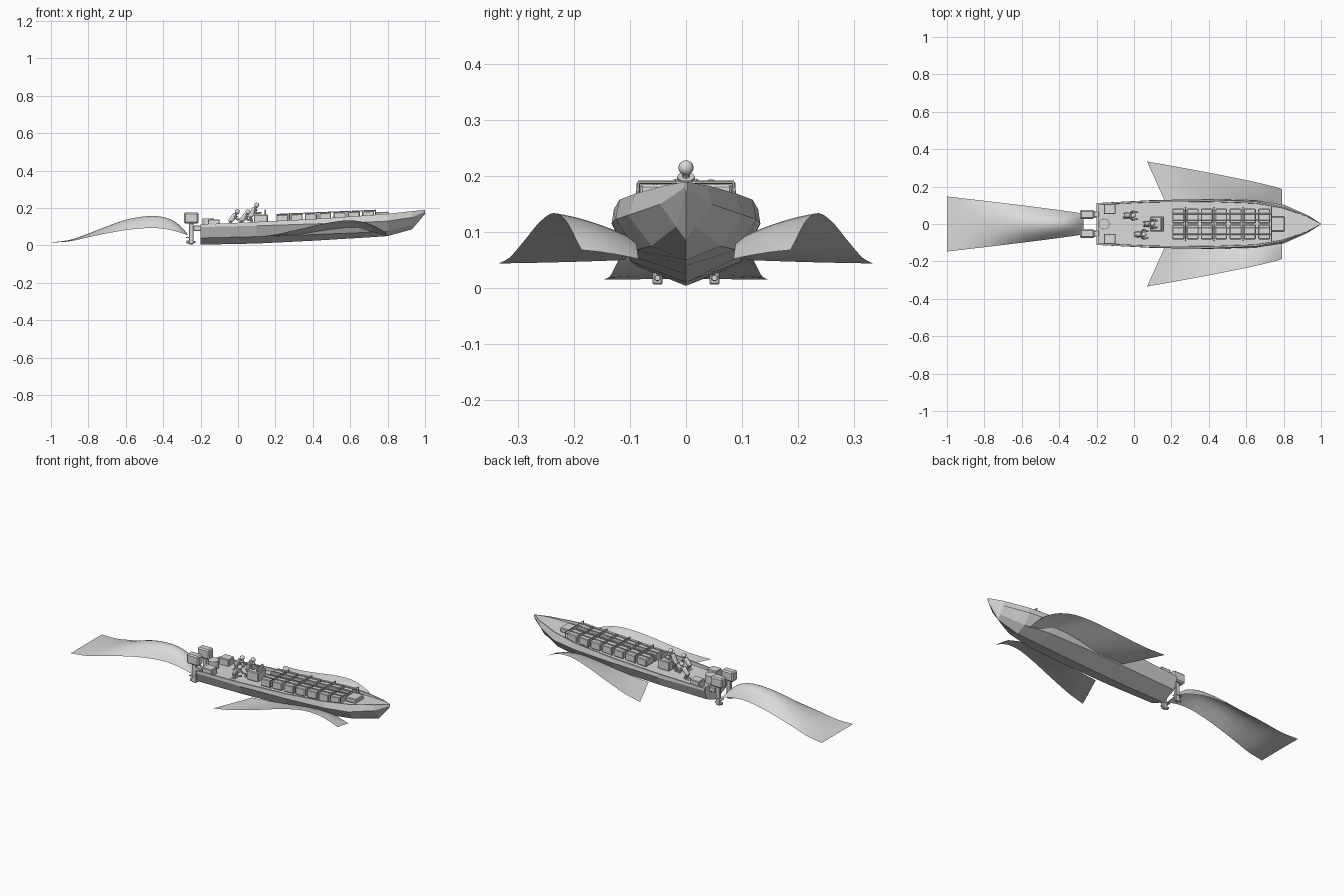
import bpy, bmesh, math
from mathutils import Vector

if "Cube" in bpy.data.objects:
    bpy.data.objects.remove(bpy.data.objects["Cube"])

grey = bpy.data.materials.new("light grey")
grey.diffuse_color = (0.7, 0.7, 0.7, 1)
grey.use_nodes = True
grey.node_tree.nodes["Principled BSDF"].inputs["Base Color"].default_value = grey.diffuse_color


def finish(name, bm, smooth=False, solid=True):
    if solid:
        bmesh.ops.recalc_face_normals(bm, faces=bm.faces)
    me = bpy.data.meshes.new(name)
    bm.to_mesh(me)
    bm.free()
    me.materials.append(grey)
    for p in me.polygons:
        p.use_smooth = smooth
    ob = bpy.data.objects.new(name, me)
    bpy.context.collection.objects.link(ob)
    return ob


def add_box(bm, c, s, bevel=0.0, pitch=0.0):
    b = bmesh.ops.create_cube(bm, size=1)["verts"]
    bmesh.ops.scale(bm, vec=s, verts=b)
    if pitch:
        for v in b:
            v.co.z += v.co.x * pitch
    bmesh.ops.translate(bm, vec=c, verts=b)
    if bevel:
        edges = list({e for v in b for e in v.link_edges})
        bmesh.ops.bevel(bm, geom=edges, offset=bevel, segments=1, affect='EDGES')


def add_rod(bm, a, b, r1, r2=None, n=8):
    a, b = Vector(a), Vector(b)
    d = b - a
    vs = bmesh.ops.create_cone(bm, cap_ends=True, segments=n, radius1=r1,
                               radius2=r1 if r2 is None else r2, depth=d.length)["verts"]
    q = Vector((0, 0, 1)).rotation_difference(d)
    for v in vs:
        v.co = q @ v.co + (a + b) / 2


def interp(pts, t):
    """Smooth piecewise curve through (t, value) points."""
    for i in range(len(pts) - 1):
        if t <= pts[i + 1][0] or i == len(pts) - 2:
            p0, p1 = pts[i], pts[i + 1]
            pa, pb = pts[max(i - 1, 0)], pts[min(i + 2, len(pts) - 1)]
            h = p1[0] - p0[0]
            m0 = (p1[1] - pa[1]) / (p1[0] - pa[0]) * h
            m1 = (pb[1] - p0[1]) / (pb[0] - p0[0]) * h
            u = (t - p0[0]) / h
            return (p0[1] * (2*u**3 - 3*u*u + 1) + m0 * (u**3 - 2*u*u + u)
                    + p1[1] * (3*u*u - 2*u**3) + m1 * (u**3 - u*u))


# Hull: x, keel z, chine y z, rubbing strake y z, gunwale y z, deck depth
stations = [
    (-0.20, .004, .090, .040, .112, .098, .112, .112, .015),
    (0.10, .010, .098, .047, .128, .105, .126, .126, .018),
    (0.40, .025, .100, .058, .133, .115, .129, .141, .018),
    (0.65, .040, .090, .068, .126, .123, .119, .158, .018),
    (0.80, .050, .062, .075, .104, .130, .090, .169, .014),
    (0.93, .086, .018, .110, .046, .150, .040, .183, .004),
    (1.00, .168, .001, .172, .002, .180, .002, .190, .0),
]
bm = bmesh.new()
rings = []
for x, kz, cy, cz, ry, rz, gy, gz, dd in stations:
    half = [(cy, cz), (ry, rz), (gy, gz), (gy * .93, gz), (gy * .92, gz - dd - .0005)]
    loop = [(0, kz)] + half + [(-y, z) for y, z in reversed(half)]
    rings.append([bm.verts.new((x, y, z)) for y, z in loop])
n = len(rings[0])
for a, b in zip(rings, rings[1:]):
    for i in range(n):
        bm.faces.new((a[i], a[(i + 1) % n], b[(i + 1) % n], b[i]))
bm.faces.new(rings[0])
bm.faces.new(rings[-1])
finish("hull", bm)

# Transom rail closing the cockpit
bm = bmesh.new()
add_box(bm, (-.195, 0, .104), (.012, .21, .018))
finish("transom_rail", bm)

# Cargo: seven rows of paired boxes rising with the sheer
bm = bmesh.new()
slope = .022 / .53
for i in range(7):
    x = .237 + i * .0765
    top = .163 + (x - .2) * slope
    for s in (-1, 1):
        add_box(bm, (x, s * .043, top - .022), (.064, .078, .044), .004, slope)
add_box(bm, (.77, 0, .166), (.07, .078, .026), .004, slope)
finish("cargo_boxes", bm)

# Lashing straps over the cargo
bm = bmesh.new()
for i in range(4):
    x = .275 + i * .1535
    z = .167 + (x - .2) * slope
    add_rod(bm, (x, -.086, z), (x, .086, z), .003, n=6)
    for s in (-1, 1):
        add_rod(bm, (x, s * .085, z), (x, s * .088, z - .045), .003, n=6)
for y in (-.055, -.022, .022, .055):
    add_rod(bm, (.205, y, .166), (.735, y, .188), .003, n=6)
finish("cargo_straps", bm)

# Helm console with screen and wheel
bm = bmesh.new()
add_box(bm, (.122, 0, .137), (.075, .08, .056), .004)
add_box(bm, (.145, 0, .178), (.008, .06, .028), .002)
add_rod(bm, (.083, 0, .160), (.078, 0, .163), .014, n=12)
finish("helm_console", bm)

# Stern lockers and fuel drum
bm = bmesh.new()
add_box(bm, (-.13, .08, .117), (.062, .055, .045), .003)
add_box(bm, (-.13, -.08, .117), (.062, .055, .045), .003)
finish("stern_lockers", bm)
bm = bmesh.new()
add_rod(bm, (-.16, 0, .095), (-.16, 0, .145), .029, n=20)
finish("fuel_drum", bm)

# Twin outboard engines
for s, side in ((-1, "right"), (1, "left")):
    y = s * .051
    bm = bmesh.new()
    add_box(bm, (-.25, y, .146), (.078, .046, .058), .007)
    add_box(bm, (-.25, y, .062), (.026, .018, .112), .003)
    add_box(bm, (-.212, y, .092), (.05, .03, .03), .003)
    add_box(bm, (-.257, y, .043), (.042, .026, .005))
    add_rod(bm, (-.275, y, .018), (-.228, y, .018), .009, .005, 10)
    finish("outboard_engine_" + side, bm)


# Crew figures: hip position, lean towards the bow, height scale
def crew(name, x, y, z, lean, h):
    bm = bmesh.new()
    neck = Vector((x + lean, y, z + h))
    for s in (-1, 1):
        o = Vector((0, s * .01, 0))
        hip, knee = Vector((x, y, z)) + o, Vector((x + .014, y, z - .022)) + o
        add_rod(bm, hip, knee, .007, .006)
        add_rod(bm, knee, Vector((x - .012, y, .1)) + o, .006, .005)
        sh = neck + Vector((-.004, s * .017, -.006))
        elbow = sh + Vector((.010, s * .006, -.022))
        add_rod(bm, sh, elbow, .0055)
        add_rod(bm, elbow, elbow + Vector((.026, -s * .006, .004)), .0045)
    add_rod(bm, (x, y, z - .005), neck, .012, .016, 10)
    add_rod(bm, neck, neck + Vector((.005, 0, .008)), .006)
    head = bmesh.ops.create_uvsphere(bm, u_segments=16, v_segments=10, radius=.0135)["verts"]
    bmesh.ops.translate(bm, vec=neck + Vector((.008, 0, .016)), verts=head)
    finish(name, bm, True)
    ob = bpy.context.scene.objects[name]
    bpy.context.view_layer.objects.active = ob
    ob.select_set(True)
    bpy.ops.object.shade_smooth_by_angle(angle=math.radians(40))
    ob.select_set(False)


crew("crew_left", -.045, .045, .131, .033, .034)
crew("crew_right", .012, -.056, .132, .033, .031)
crew("helm_pilot", .062, 0, .153, .03, .046)


# Thin curved water sheets
def sheet(name, fn, nu, nv, flip=False):
    bm = bmesh.new()
    g = [[bm.verts.new(fn(i / nu, j / nv)) for j in range(nv + 1)] for i in range(nu + 1)]
    for i in range(nu):
        for j in range(nv):
            f = bm.faces.new((g[i][j], g[i + 1][j], g[i + 1][j + 1], g[i][j + 1]))
            f.normal_update()
            if f.normal.z < 0:
                f.normal_flip()
    finish(name, bm, True, solid=False)


crest = [(0, .06), (.03, .088), (.11, .135), (.24, .157), (.42, .143), (.58, .105),
         (.72, .065), (.86, .03), (1, .016)]
edge = [(0, .055), (.11, .08), (.24, .093), (.42, .085), (.58, .066), (.72, .045),
        (.86, .022), (1, .015)]


def wake(u, v):
    w = 2 * v - 1
    half = .055 + .092 * u ** .9
    hi, lo = interp(crest, u), interp(edge, u)
    return (-.27 - .73 * u, half * w, lo + (hi - lo) * (1 - w * w))


sheet("stern_wake", wake, 32, 16)

# Bow wave sheets: from the hull side to a flared outer edge
outer_z = [(0, .068), (.06, .095), (.15, .122), (.28, .134), (.45, .118), (.65, .085),
           (.85, .055), (1, .044)]
inner_z = [(0, .052), (.15, .078), (.3, .088), (.5, .08), (.75, .06), (1, .05)]
for s, side in ((-1, "right"), (1, "left")):
    def wave(u, v, s=s):
        xi, yi = .79 - .62 * u, .085 + .025 * u
        xo, yo = .79 - .72 * u, .187 + .147 * u ** .85
        zi, zo = interp(inner_z, u), interp(outer_z, u)
        k = v + .5 * v * (1 - v)
        return (xi + (xo - xi) * v, s * (yi + (yo - yi) * v), zi + (zo - zi) * k)
    sheet("bow_wave_" + side, wave, 28, 10)
